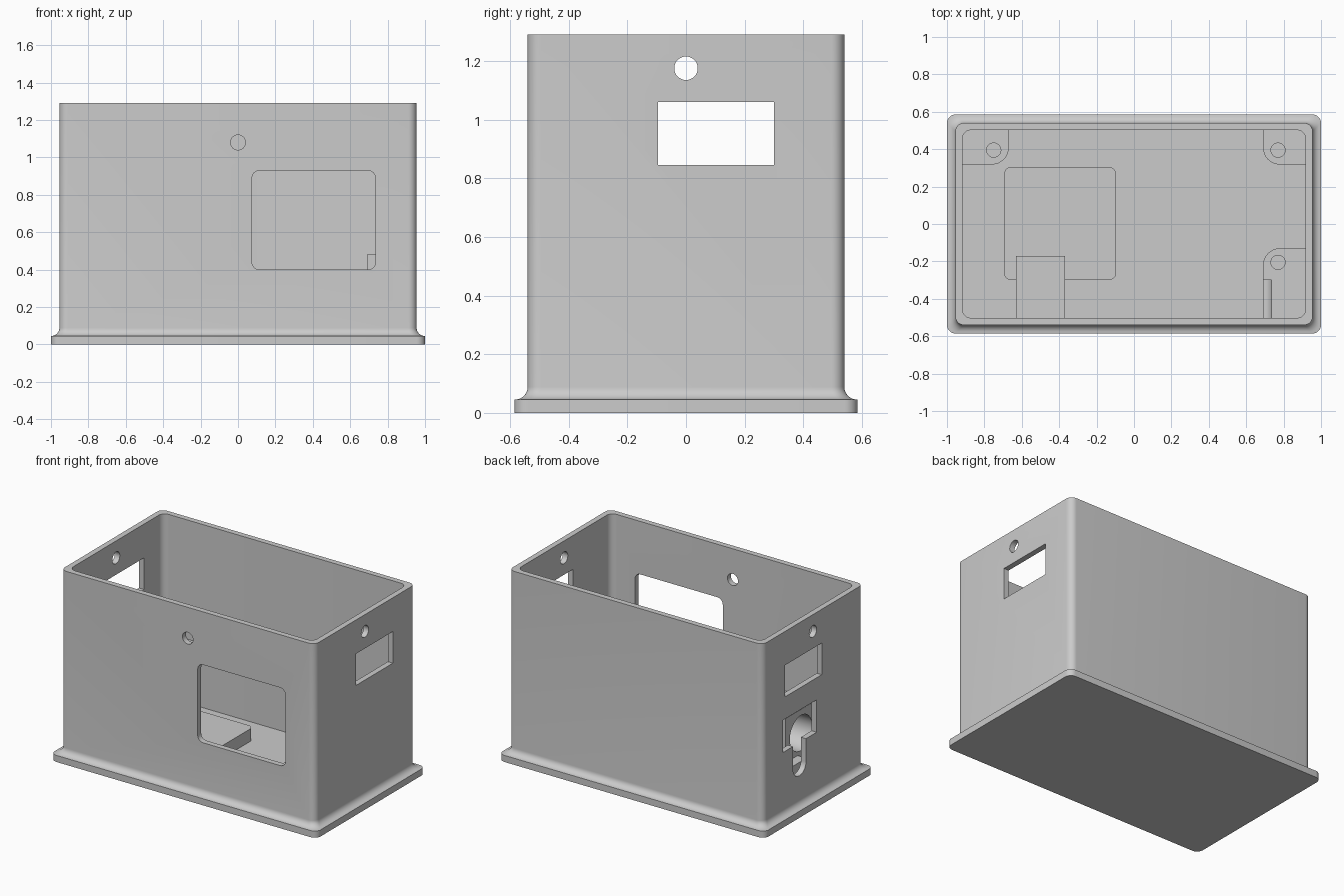
import bpy, bmesh
from math import sin, cos, pi
from mathutils import Vector

cube = bpy.data.objects.get("Cube")
if cube:
    bpy.data.objects.remove(cube)

grey = bpy.data.materials.new("plain grey")
grey.use_nodes = True
colour = (0.6, 0.6, 0.6, 1)
grey.diffuse_color = colour
grey.node_tree.nodes["Principled BSDF"].inputs["Base Color"].default_value = colour


def outline(a0, a1, b0, b1, radii=0.0, steps=8):
    """Rectangle with rounded corners, counter-clockwise from the upper right."""
    if not isinstance(radii, tuple):
        radii = (radii,) * 4
    corners = [(a1, b1, -1, -1), (a0, b1, 1, -1), (a0, b0, 1, 1), (a1, b0, -1, 1)]
    pts = []
    for i, ((a, b, sa, sb), r) in enumerate(zip(corners, radii)):
        if r == 0:
            pts.append((a, b))
            continue
        for k in range(steps + 1):
            t = (i + k / steps) * pi / 2
            pts.append((a + sa * r + r * cos(t), b + sb * r + r * sin(t)))
    return pts


def circle(a, b, r, n=32):
    return [(a + r * cos(2 * pi * k / n), b + r * sin(2 * pi * k / n)) for k in range(n)]


def loft(name, rings, axis="z"):
    """Skin a closed solid through (outline, level) rings along an axis."""
    place = {"x": lambda a, b, c: (c, a, b),
             "y": lambda a, b, c: (a, c, b),
             "z": lambda a, b, c: (a, b, c)}[axis]
    bm = bmesh.new()
    loops = [[bm.verts.new(place(a, b, level)) for a, b in pts] for pts, level in rings]
    n = len(loops[0])
    for low, high in zip(loops, loops[1:]):
        for i in range(n):
            j = (i + 1) % n
            bm.faces.new((low[i], low[j], high[j], high[i]))
    bm.faces.new(loops[0][::-1])
    bm.faces.new(loops[-1])
    bmesh.ops.recalc_face_normals(bm, faces=bm.faces)
    mesh = bpy.data.meshes.new(name)
    bm.to_mesh(mesh)
    bm.free()
    mesh.materials.append(grey)
    obj = bpy.data.objects.new(name, mesh)
    bpy.context.collection.objects.link(obj)
    return obj


def prism(name, pts, lo, hi, axis="z"):
    return loft(name, [(pts, lo), (pts, hi)], axis)


def cut(obj, cutters):
    """Subtract the cutters and keep only the finished mesh."""
    for c in cutters:
        c.hide_render = True
        mod = obj.modifiers.new("cut", "BOOLEAN")
        mod.operation, mod.solver, mod.object = "DIFFERENCE", "EXACT", c
    graph = bpy.context.evaluated_depsgraph_get()
    mesh = bpy.data.meshes.new_from_object(obj.evaluated_get(graph))
    obj.modifiers.clear()
    obj.data = mesh


FLOOR, TOP, POST_TOP = 0.045, 1.29, 0.48
BX, BY, FLARE = 0.955, 0.54, 0.043

# Case: flanged base, concave flare and straight walls
def ring(grow, z):
    return outline(-BX - grow, BX + grow, -BY - grow, BY + grow, 0.045), z

rings = [ring(FLARE + 0.002, 0), ring(FLARE + 0.002, FLOOR)]
for k in range(9):
    t = k / 8 * pi / 2
    rings.append(ring(FLARE * (1 - sin(t)), FLOOR + FLARE * (1 - cos(t)) + 0.0005))
rings.append(ring(0, TOP))
case = loft("case", rings)

# Openings in the case
cavity = prism("cavity_cutter", outline(-0.917, 0.917, -0.502, 0.502, 0.045), FLOOR, 1.5)
screen = prism("screen_cutter", outline(0.075, 0.735, 0.4, 0.93, 0.04), -0.7, -0.3, "y")
front_hole = prism("front_hole_cutter", circle(0, 1.08, 0.04), -0.7, -0.4, "y")
side_hole = prism("side_hole_cutter", circle(0, 1.175, 0.04), -1.2, 1.2, "x")
side_window = prism("side_window_cutter", outline(-0.095, 0.3, 0.845, 1.06), -1.2, 1.2, "x")
socket = prism("socket_cutter", outline(-0.04, 0.32, 0.475, 0.695), -1.2, -0.85, "x")
slot = prism("slot_cutter", outline(0.075, 0.215, 0.25, 0.55, (0, 0, 0.069, 0.069)),
             -1.2, -0.85, "x")
cutters = [cavity, screen, front_hole, side_hole, side_window, socket, slot]
cut(case, cutters)

# Corner posts with screw holes
R = 0.09
posts = [("back_right_post", outline(-0.93, -0.67, 0.318, 0.515, (0, 0, 0, R)), -0.75, 0.395),
         ("back_left_post", outline(0.69, 0.93, 0.318, 0.515, (0, 0, R, 0)), 0.77, 0.395),
         ("front_left_post", outline(0.69, 0.93, -0.515, -0.13, (0, R, 0, 0)), 0.77, -0.205)]
parts = [case]
for name, shape, x, y in posts:
    post = prism(name, shape, 0.03, POST_TOP)
    hole = prism(name + "_hole_cutter", circle(x, y, 0.038), 0.2, 0.6)
    cutters.append(hole)
    cut(post, [hole, screen] if name == "front_left_post" else [hole])
    parts.append(post)

# Raised pad on the floor
parts.append(prism("floor_pad", outline(-0.695, -0.095, -0.3, 0.305, 0.04), 0.03, 0.13))

# Bored bracket against the front wall
bracket = prism("bracket", outline(-0.63, -0.37, -0.515, -0.17), 0.03, 0.43)
bore = prism("bore_cutter", circle(-0.335, 0.27, 0.12), -0.7, -0.3, "x")
cutters.append(bore)
cut(bracket, [bore])
parts.append(bracket)

for c in cutters:
    bpy.data.objects.remove(c)

# Smooth the rounded surfaces, keep the edges sharp
bpy.ops.object.select_all(action="DESELECT")
for p in parts:
    p.select_set(True)
bpy.context.view_layer.objects.active = case
bpy.ops.object.shade_smooth_by_angle(angle=0.6)
